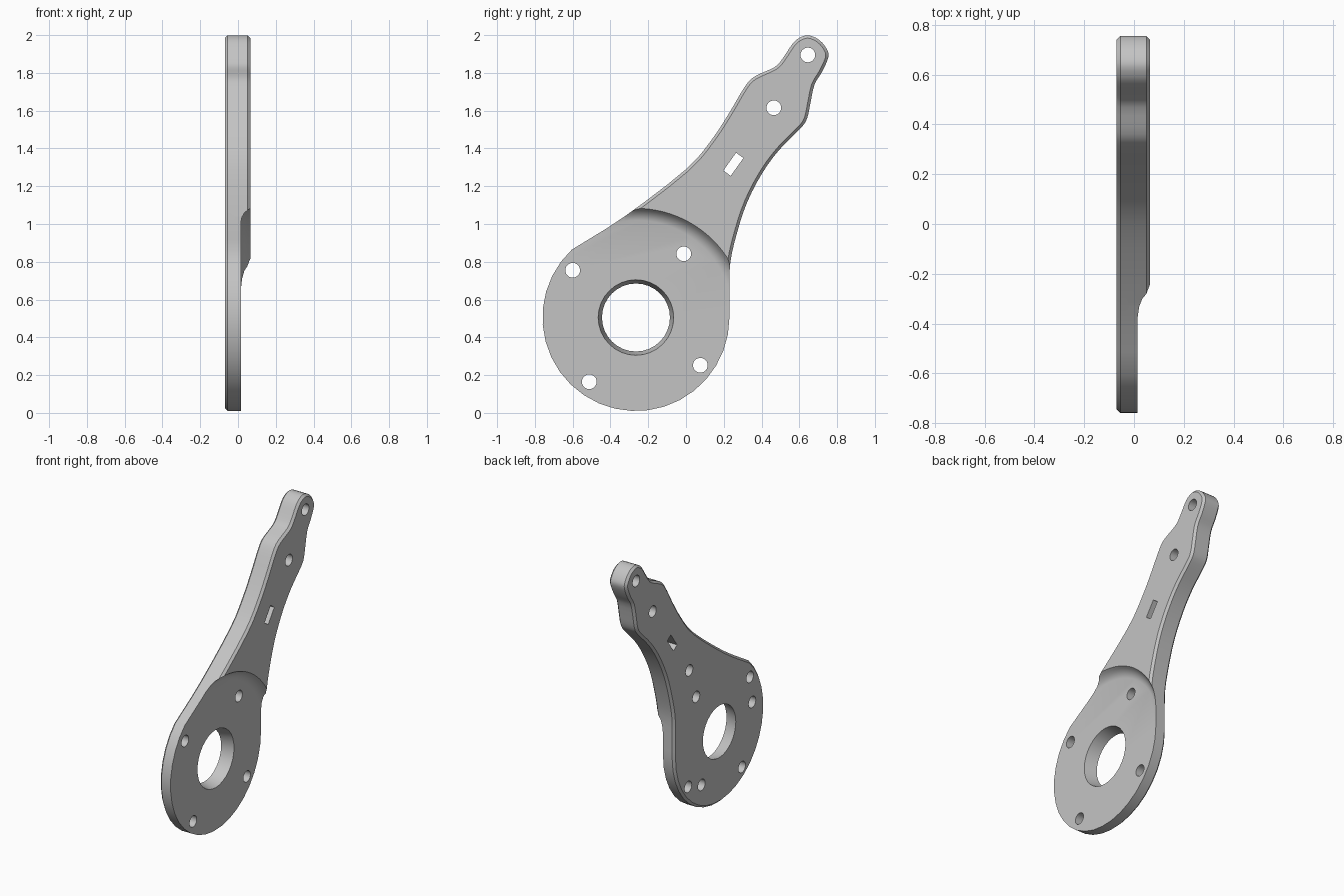
import bpy, bmesh
from math import cos, sin, pi, radians
from mathutils import Vector

if "Cube" in bpy.data.objects:
    bpy.data.objects.remove(bpy.data.objects["Cube"], do_unlink=True)

BACK, FRONT, DISC_FACE = -0.07, 0.065, 0.015
CENTRE = Vector((-0.265, 0.505))
RADIUS = 0.495
CHAMFER = 0.015

metal = bpy.data.materials.new("plain grey")
metal.use_nodes = True
GREY = (0.55, 0.55, 0.55, 1)
metal.diffuse_color = GREY
metal.node_tree.nodes["Principled BSDF"].inputs["Base Color"].default_value = GREY


def to_object(name, bm):
    bmesh.ops.recalc_face_normals(bm, faces=bm.faces)
    mesh = bpy.data.meshes.new(name)
    bm.to_mesh(mesh)
    bm.free()
    mesh.materials.append(metal)
    obj = bpy.data.objects.new(name, mesh)
    bpy.context.collection.objects.link(obj)
    return obj


def smooth_path(points, steps=3):
    """Catmull-Rom curve through the points."""
    pts = [Vector(p) for p in points]
    pts = [2 * pts[0] - pts[1]] + pts + [2 * pts[-1] - pts[-2]]
    out = []
    for a, b, c, d in zip(pts, pts[1:], pts[2:], pts[3:]):
        for i in range(steps):
            t = i / steps
            out.append(0.5 * (2 * b + (c - a) * t + (2 * a - 5 * b + 4 * c - d) * t ** 2
                              + (3 * b - a - 3 * c + d) * t ** 3))
    return out + [pts[-2]]


def loft(name, rings):
    """Closed solid through rings of (x, outline)."""
    bm = bmesh.new()
    loops = [[bm.verts.new((x, p[0], p[1])) for p in outline] for x, outline in rings]
    for low, high in zip(loops, loops[1:]):
        for i in range(len(low)):
            j = (i + 1) % len(low)
            bm.faces.new((low[i], low[j], high[j], high[i]))
    bm.faces.new(loops[0])
    bm.faces.new(loops[-1])
    return to_object(name, bm)


def circle(centre, r, n):
    return [(centre[0] + r * cos(2 * pi * i / n), centre[1] + r * sin(2 * pi * i / n))
            for i in range(n)]


def lathe(name, centre, profile, n=24):
    return loft(name, [(x, circle(centre, r, n)) for x, r in profile])


def inset(points, width):
    """Move a clockwise outline inwards."""
    out = []
    for i, p in enumerate(points):
        d = (points[(i + 1) % len(points)] - points[i - 1]).normalized()
        out.append(p + Vector((d.y, -d.x)) * width)
    return out


# Plate outline: arm edge clockwise from the disc's upper left, then the disc arc
arm_edge = smooth_path([
    (-.605, .864), (-.325, 1.04), (0, 1.29), (.135, 1.445), (.23, 1.59),
    (.31, 1.725), (.362, 1.78), (.468, 1.83), (.51, 1.874), (.563, 1.953),
    (.6, 1.985), (.647, 1.999), (.705, 1.975), (.746, 1.925), (.753, 1.88),
    (.72, 1.805), (.68, 1.737), (.658, 1.636), (.642, 1.562), (.61, 1.51),
    (.494, 1.393), (.404, 1.27), (.325, 1.118), (.272, .96), (.235, .8),
    (.23, .653), (.23, .505)])
SEGS = 22
disc_arc = []
for i in range(1, SEGS):
    a = -radians(227) * i / SEGS
    disc_arc.append(CENTRE + RADIUS * Vector((cos(a), sin(a))))
outline = arm_edge + disc_arc
inner = inset(outline, CHAMFER)

plate = loft("arm_plate", [(BACK, inner), (BACK + CHAMFER, outline),
                           (FRONT - CHAMFER, outline), (FRONT, inner)])

cutters = []
# Lowered disc face with a sloped, filleted shoulder up to the arm
cutters.append(lathe("disc_recess_cutter", CENTRE,
                     [(DISC_FACE, .515), (.021, .535), (.034, .555),
                      (.05, .568), (FRONT, .578), (.1, .6)], 96))

# Tapered centre bore
cutters.append(lathe("bore_cutter", CENTRE, [(-.1, .18), (BACK, .18), (DISC_FACE, .2), (.1, .22)], 32))

# Through holes in the arm and disc
for spot in [(.645, 1.895), (.465, 1.615), (-.6, .755), (-.012, .842), (-.512, .165), (.076, .252)]:
    cutters.append(lathe("hole_cutter", spot, [(-.1, .039), (.1, .039)]))

# Blind holes in the back
for spot in [(.064, 1.054), (-.625, .572), (-.07, .21)]:
    cutters.append(lathe("blind_hole_cutter", spot, [(-.1, .039), (-.02, .039)]))

# Slanted slot
along = Vector((cos(radians(54.5)), sin(radians(54.5))))
across = Vector((-along.y, along.x))
slot = [Vector((.251, 1.316)) + along * s * .058 + across * t * .024
        for s, t in [(-1, -1), (1, -1), (1, 1), (-1, 1)]]
cutters.append(loft("slot_cutter", [(-.1, slot), (.1, slot)]))

# Cut everything, then shade
bpy.ops.object.select_all(action='DESELECT')
bpy.context.view_layer.objects.active = plate
plate.select_set(True)
for cutter in cutters:
    mod = plate.modifiers.new("cut", 'BOOLEAN')
    mod.operation = 'DIFFERENCE'
    mod.solver = 'EXACT'
    mod.object = cutter
    bpy.ops.object.modifier_apply(modifier=mod.name)
    bpy.data.objects.remove(cutter, do_unlink=True)
bpy.ops.object.shade_smooth_by_angle(angle=radians(28))
